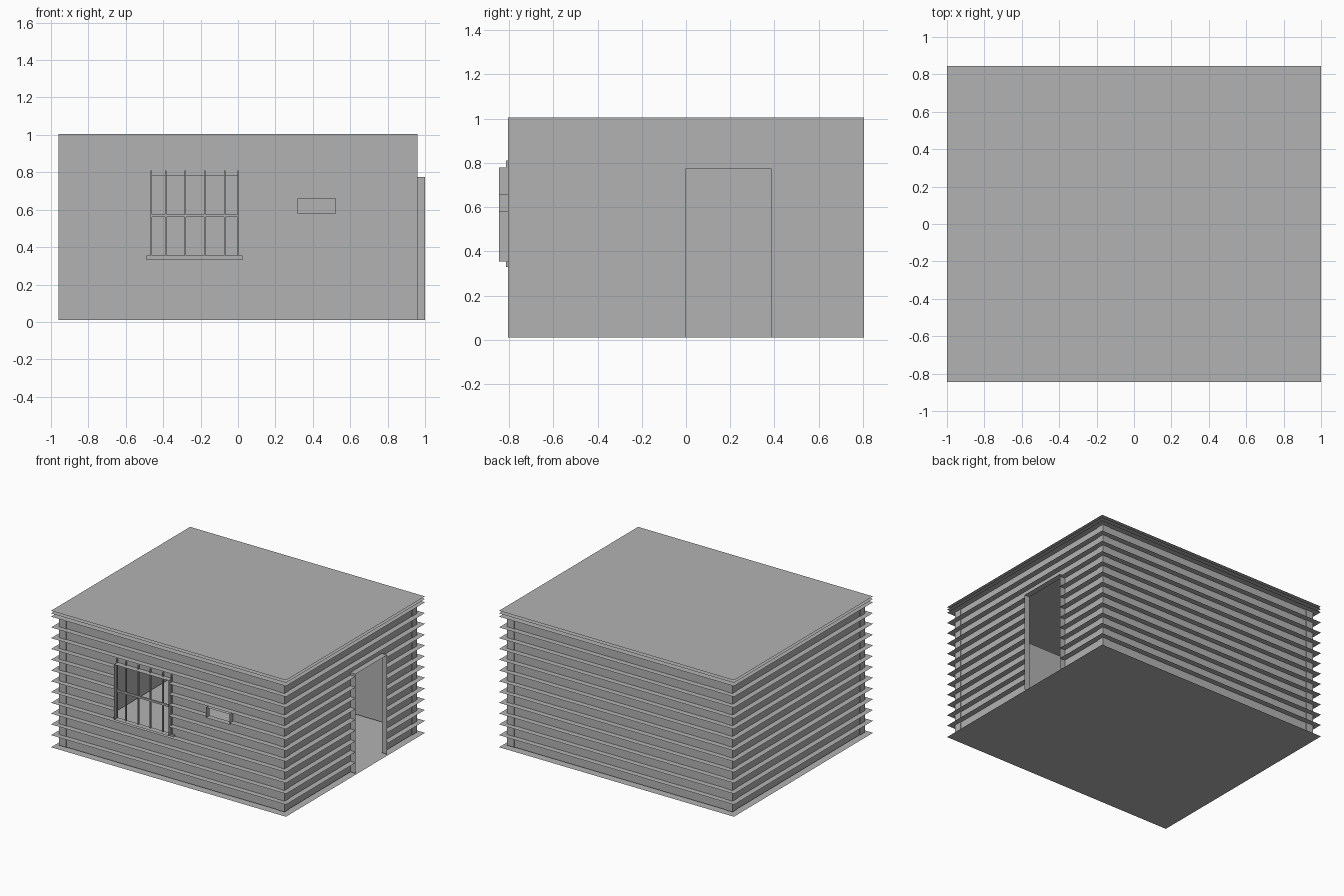
import bpy, bmesh
from mathutils import Vector

cube = bpy.data.objects.get("Cube")
if cube:
    bpy.data.objects.remove(cube, do_unlink=True)

grey = bpy.data.materials.new("plain_grey")
grey.use_nodes = True
grey.diffuse_color = (0.45, 0.45, 0.45, 1)
grey.node_tree.nodes["Principled BSDF"].inputs["Base Color"].default_value = grey.diffuse_color

# Main dimensions
WX, WY = 0.96, 0.805      # outer wall faces
OX, OY = 1.0, 0.845       # outer edge of the ledges
LOW, HIGH = 0.01, 1.005   # wall bottom and top
ROWS = 12
INSET = 0.004             # walls sit slightly behind the corner posts

# Openings as (u0, u1, z0, z1)
WINDOW = (-0.465, 0.0, 0.355, 0.78)
SLOT = (0.32, 0.52, 0.58, 0.66)
DOOR = (0.0, 0.385, LOW, 0.775)


def finish(name, bm):
    mesh = bpy.data.meshes.new(name)
    bm.to_mesh(mesh)
    bm.free()
    mesh.materials.append(grey)
    obj = bpy.data.objects.new(name, mesh)
    bpy.context.collection.objects.link(obj)
    return obj


def quad(bm, points, facing):
    face = bm.faces.new([bm.verts.new(p) for p in points])
    face.normal_update()
    if face.normal.dot(Vector(facing)) < 0:
        face.normal_flip()


def box(name, x0, x1, y0, y1, z0, z1):
    bm = bmesh.new()
    bmesh.ops.create_cube(bm, size=1)
    for v in bm.verts:
        v.co = ((x0 + x1) / 2 + v.co.x * (x1 - x0),
                (y0 + y1) / 2 + v.co.y * (y1 - y0),
                (z0 + z1) / 2 + v.co.z * (z1 - z0))
    return finish(name, bm)


def plate(name, z, facing):
    bm = bmesh.new()
    quad(bm, [(-OX, -OY, z), (OX, -OY, z), (OX, OY, z), (-OX, OY, z)], (0, 0, facing))
    return finish(name, bm)


def wall(side, axis, sign, holes):
    """Thin wall, its ledges and the linings of its openings."""
    half, depth, reach = (WX, WY, OY) if axis == "y" else (WY, WX, OX)
    end = OX if axis == "y" else OY

    def at(u, d, z):
        return (u, sign * d, z) if axis == "y" else (sign * d, u, z)

    outward = Vector(at(0, 1, 0))
    # Wall sheet made of the cells outside the openings
    bm = bmesh.new()
    us = sorted({-half, half, *[h[i] for h in holes for i in (0, 1)]})
    zs = sorted({LOW, HIGH, *[h[i] for h in holes for i in (2, 3)]})
    d = depth - INSET
    for u0, u1 in zip(us, us[1:]):
        for z0, z1 in zip(zs, zs[1:]):
            u, z = (u0 + u1) / 2, (z0 + z1) / 2
            if not any(h[0] < u < h[1] and h[2] < z < h[3] for h in holes):
                quad(bm, [at(u0, d, z0), at(u1, d, z0), at(u1, d, z1), at(u0, d, z1)], outward)
    bmesh.ops.remove_doubles(bm, verts=bm.verts, dist=0.0001)
    finish(side + "_wall", bm)

    # Flat ledges, mitred at the corners and broken at the openings
    bm = bmesh.new()
    for i in range(1, ROWS + 1):
        z = LOW + (HIGH - LOW) * i / ROWS
        cuts = sorted((h[0], h[1]) for h in holes if h[2] < z < h[3])
        stops = [-end] + [u for c in cuts for u in c] + [end]
        for u0, u1 in zip(stops[::2], stops[1::2]):
            i0 = -half if u0 == -end else u0
            i1 = half if u1 == end else u1
            quad(bm, [at(i0, d, z), at(i1, d, z), at(u1, reach, z), at(u0, reach, z)], (0, 0, 1))
    finish(side + "_ledges", bm)

    # Linings around the openings
    if holes:
        bm = bmesh.new()
        for u0, u1, z0, z1 in holes:
            ring = [(u0, z0), (u0, z1), (u1, z1), (u1, z0)]
            centre = Vector(at((u0 + u1) / 2, depth, (z0 + z1) / 2))
            for (a, p), (b, q) in zip(ring, ring[1:] + ring[:1]):
                if p == q == LOW:
                    continue
                middle = Vector(at((a + b) / 2, depth, (p + q) / 2))
                quad(bm, [at(a, d, p), at(b, d, q), at(b, reach, q), at(a, reach, p)], centre - middle)
        finish(side + "_opening_linings", bm)


wall("front", "y", -1, [WINDOW, SLOT])
wall("back", "y", 1, [])
wall("left", "x", 1, [DOOR])
wall("right", "x", -1, [])

# Corner posts
POST = 0.06
for sx, x_name in ((-1, "right"), (1, "left")):
    for sy, y_name in ((-1, "front"), (1, "back")):
        xs = sorted((sx * WX, sx * (WX - POST)))
        ys = sorted((sy * WY, sy * (WY - POST)))
        box(y_name + "_" + x_name + "_post", *xs, *ys, LOW, HIGH)

# Floor and double roof sheet
plate("floor", 0, -1)
plate("ceiling", 1.03, -1)
plate("roof", 1.05, 1)

# Window bars, crossbar and sill
FRONT = -0.815
for i in range(6):
    x = -0.492 + 0.105 * i
    if i == 0:
        x = WINDOW[0]
    elif i == 5:
        x = WINDOW[1]
    box("window_bar", x - 0.004, x + 0.004, FRONT, -0.803, 0.34, 0.81)
box("window_crossbar", WINDOW[0], WINDOW[1], FRONT, -0.803, 0.56, 0.575)
box("window_sill", -0.49, 0.025, FRONT, -0.80, 0.33, 0.355)
